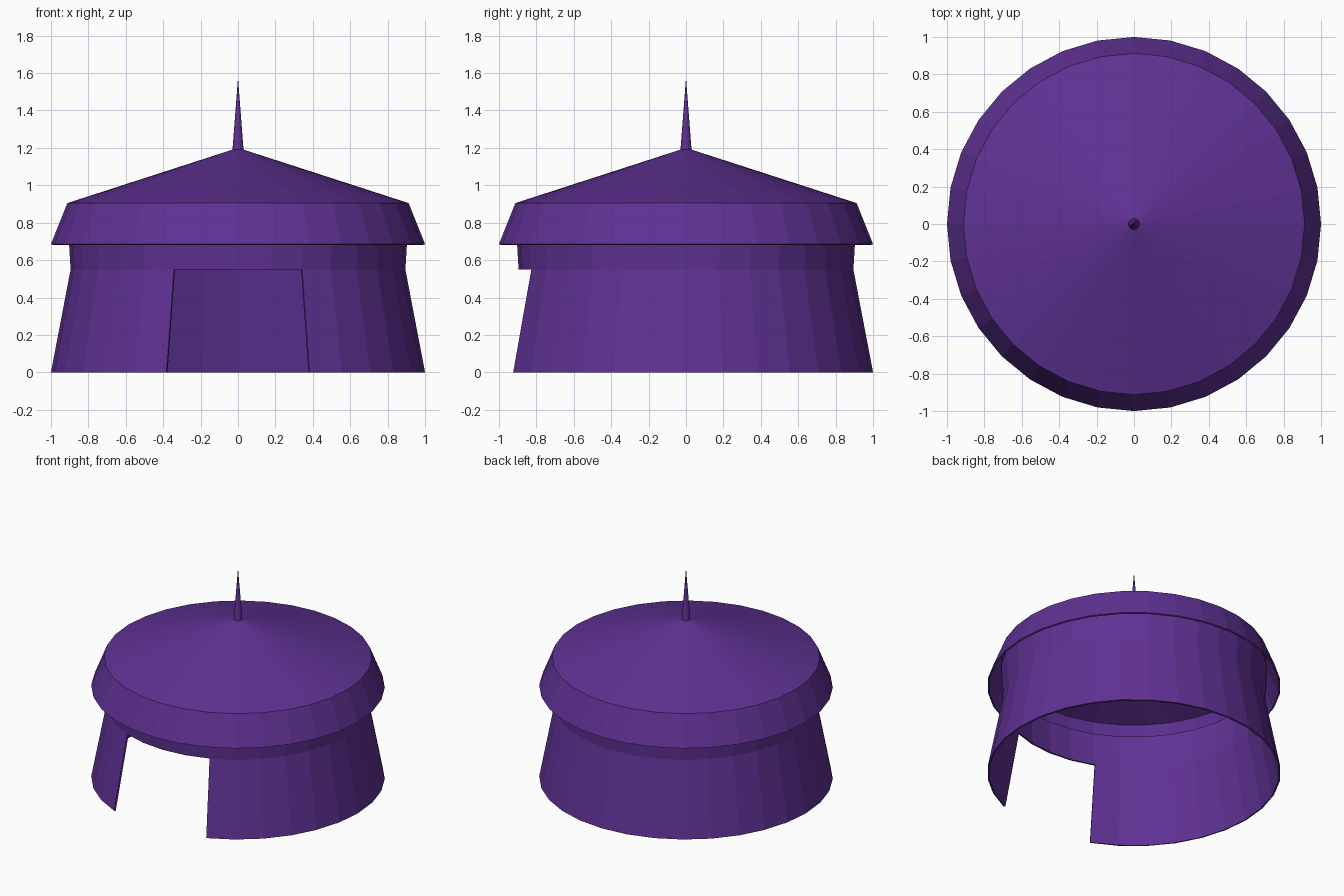
import bpy
import bmesh
import math

SIDES = 32
THICKNESS = 0.012

if "Cube" in bpy.data.objects:
    bpy.data.objects.remove(bpy.data.objects["Cube"], do_unlink=True)

# Purple cloth
purple = bpy.data.materials.new("purple_cloth")
purple.use_nodes = True
colour = (0.115, 0.031, 0.295, 1)
purple.diffuse_color = colour
bsdf = purple.node_tree.nodes["Principled BSDF"]
bsdf.inputs["Base Color"].default_value = colour
bsdf.inputs["Roughness"].default_value = 0.8


def revolve(name, profile, sides, skip=None, thickness=0):
    """Spin (radius, height) points, bottom to top; skip(band, angle) leaves a gap."""
    bm = bmesh.new()
    rings = []
    for radius, z in profile:
        if radius == 0:
            rings.append([bm.verts.new((0, 0, z))] * sides)
            continue
        angles = [math.tau * i / sides for i in range(sides)]
        rings.append([bm.verts.new((radius * math.cos(a), radius * math.sin(a), z))
                      for a in angles])
    for band, (low, high) in enumerate(zip(rings, rings[1:])):
        for i in range(sides):
            if skip and skip(band, math.tau * (i + 0.5) / sides):
                continue
            j = (i + 1) % sides
            corners = [low[i], low[j], high[j], high[i]]
            bm.faces.new(list(dict.fromkeys(corners)))
    bmesh.ops.delete(bm, geom=[v for v in bm.verts if not v.link_faces], context="VERTS")
    mesh = bpy.data.meshes.new(name)
    bm.to_mesh(mesh)
    bm.free()
    mesh.materials.append(purple)
    obj = bpy.data.objects.new(name, mesh)
    bpy.context.collection.objects.link(obj)
    if thickness:
        shell = obj.modifiers.new("cloth_thickness", "SOLIDIFY")
        shell.thickness = thickness
        shell.offset = -1
        shell.use_even_offset = True
    return obj


def in_doorway(band, angle):
    """The lower wall band is open at the front."""
    return band == 0 and abs(angle - 1.5 * math.pi) < math.pi / 8


# Flared wall with a doorway, its top tucked under the roof skirt
revolve("tent_wall", [(1, 0), (0.895, 0.55), (0.91, 0.8)], SIDES, in_doorway, THICKNESS)

# Roof cone with a sloping skirt
revolve("tent_roof", [(1, 0.685), (0.912, 0.905), (0, 1.2)], SIDES, None, THICKNESS)

# Pointed finial
revolve("roof_spike", [(0, 1.185), (0.03, 1.186), (0, 1.575)], 16)
